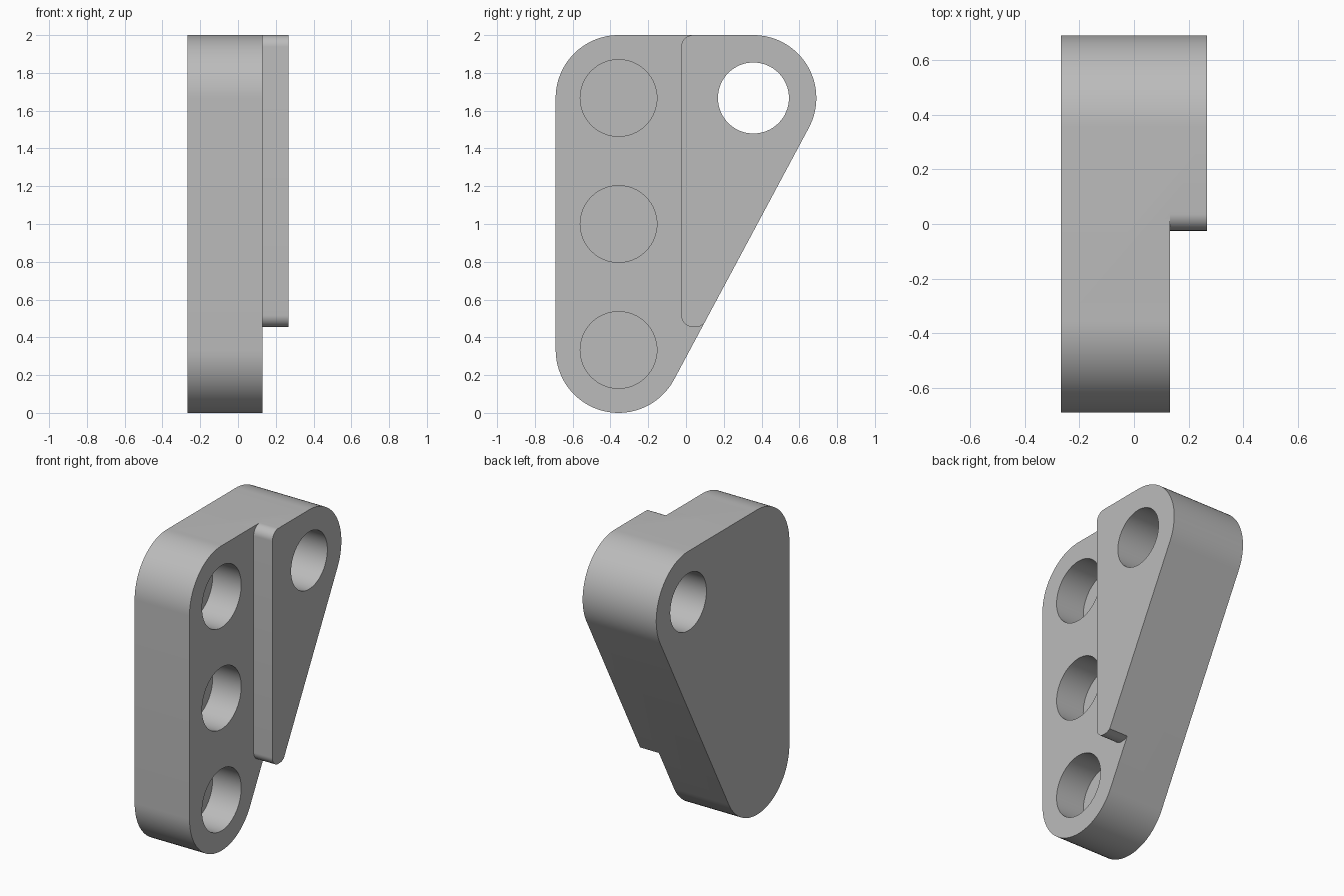
import bpy
import bmesh
from math import cos, sin, pi, radians, atan2

if "Cube" in bpy.data.objects:
    bpy.data.objects.remove(bpy.data.objects["Cube"], do_unlink=True)

BACK, STEP, FACE = -0.267, 0.131, 0.267    # depths along x
R, CY = 0.333, 0.357                       # corner radius and centre offset
LOW, MID, HIGH = R, 1.0, 2 - R             # heights of the hole centres

grey = bpy.data.materials.new("grey")
grey.use_nodes = True
grey.diffuse_color = (0.5, 0.5, 0.5, 1)
grey.node_tree.nodes["Principled BSDF"].inputs["Base Color"].default_value = (0.5, 0.5, 0.5, 1)


def arc(y, z, r, start, end, steps=32):
    """Points on an arc in the y-z plane."""
    return [(y + r * cos(start + (end - start) * i / steps),
             z + r * sin(start + (end - start) * i / steps)) for i in range(steps + 1)]


def slab(name, profile, x0, x1):
    """Extrude a y-z profile from x0 to x1."""
    bm = bmesh.new()
    face = bm.faces.new([bm.verts.new((x0, y, z)) for y, z in profile])
    grown = bmesh.ops.extrude_face_region(bm, geom=[face])["geom"]
    moved = [v for v in grown if isinstance(v, bmesh.types.BMVert)]
    bmesh.ops.translate(bm, verts=moved, vec=(x1 - x0, 0, 0))
    bmesh.ops.recalc_face_normals(bm, faces=bm.faces)
    mesh = bpy.data.meshes.new(name)
    bm.to_mesh(mesh)
    bm.free()
    mesh.materials.append(grey)
    obj = bpy.data.objects.new(name, mesh)
    bpy.context.collection.objects.link(obj)
    return obj


def cut(target, cutter):
    """Subtract the cutter, then drop it."""
    mod = target.modifiers.new(cutter.name, "BOOLEAN")
    mod.operation, mod.solver, mod.object = "DIFFERENCE", "EXACT", cutter
    cutter.hide_render = True
    bpy.context.view_layer.objects.active = target
    bpy.ops.object.modifier_apply(modifier=mod.name)
    bpy.data.objects.remove(cutter, do_unlink=True)


# Bracket: three rounded corners joined by straight, tangent sides
tilt = atan2(HIGH - LOW, 2 * CY) - pi / 2
outline = (arc(CY, HIGH, R, tilt, pi / 2)
           + arc(-CY, HIGH, R, pi / 2, pi)
           + arc(-CY, LOW, R, pi, 2 * pi + tilt))
bracket = slab("bracket", outline, BACK, FACE)

# Step in the face, leaving the raised plate with small rounded corners
r, edge, foot = 0.062, -0.025, 0.455
step = ([(edge + r, 2.1)]
        + arc(edge + r, 2 - r, r, pi / 2, pi, 12)
        + arc(edge + r, foot + r, r, pi, 1.5 * pi, 12)
        + [(0.07, 0.457), (0.094, 0.47), (0.3, 0.47), (0.3, -0.1), (-1, -0.1), (-1, 2.1)])
cut(bracket, slab("step_cutter", step, STEP, FACE + 0.1))

# Blind round pockets
for z in (LOW, MID, HIGH):
    circle = arc(-CY, z, 0.203, 0, 2 * pi, 64)[:-1]
    cut(bracket, slab("pocket_cutter", circle, STEP - 0.207, FACE + 0.1))

# Through hole in the raised plate
circle = arc(CY, HIGH, 0.188, 0, 2 * pi, 64)[:-1]
cut(bracket, slab("hole_cutter", circle, BACK - 0.1, FACE + 0.1))

# Smooth curved walls, crisp edges
bpy.ops.object.select_all(action="DESELECT")
bracket.select_set(True)
bpy.context.view_layer.objects.active = bracket
bpy.ops.object.shade_smooth_by_angle(angle=radians(30))
